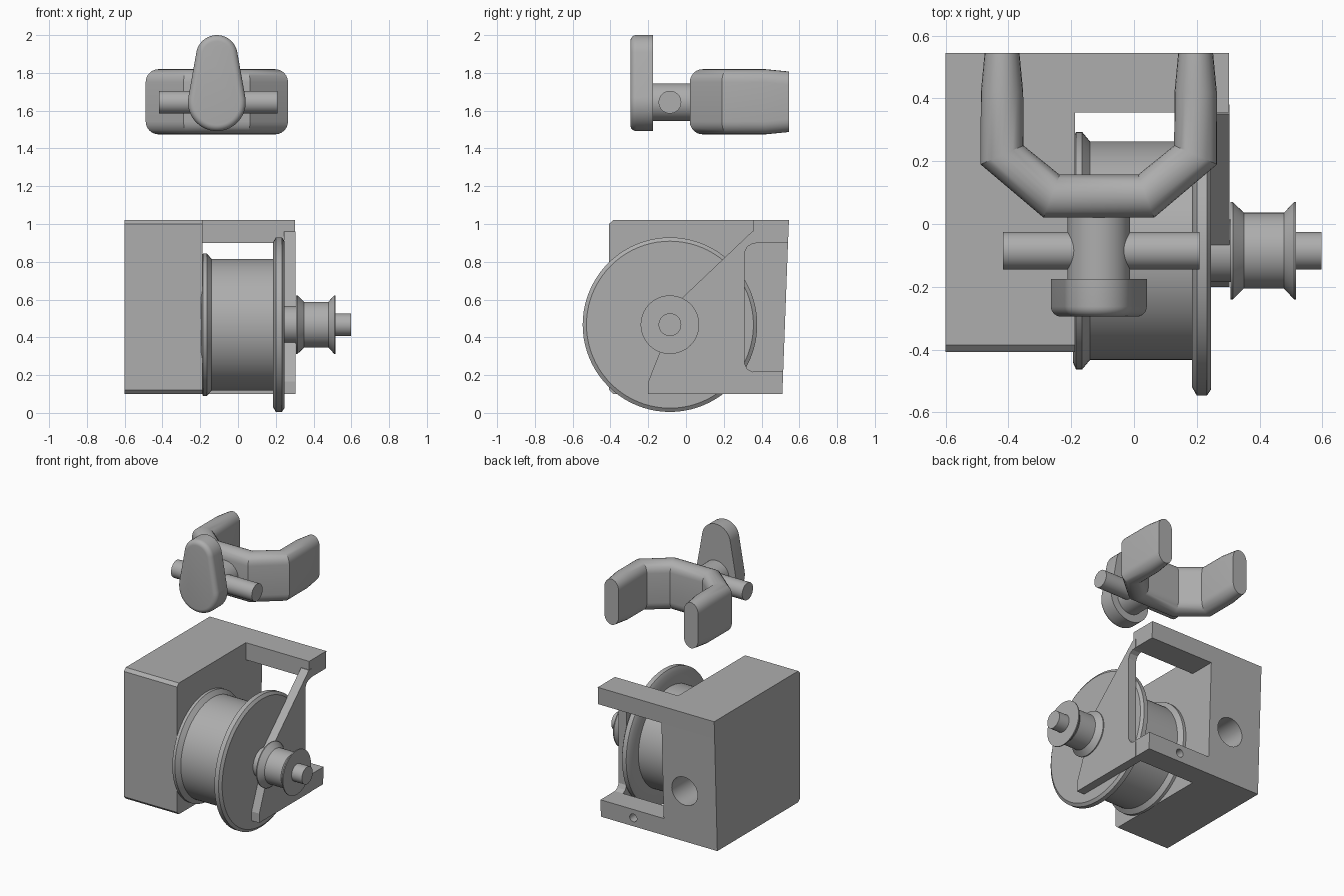
import bpy, bmesh, math
from mathutils import Vector

if "Cube" in bpy.data.objects:
    bpy.data.objects.remove(bpy.data.objects["Cube"])

grey = bpy.data.materials.new("plain_grey")
grey.diffuse_color = (0.42, 0.42, 0.42, 1)
grey.use_nodes = True
grey.node_tree.nodes["Principled BSDF"].inputs["Base Color"].default_value = grey.diffuse_color


def finish(name, bm, smooth=True):
    bmesh.ops.recalc_face_normals(bm, faces=bm.faces)
    me = bpy.data.meshes.new(name)
    bm.to_mesh(me)
    bm.free()
    me.materials.append(grey)
    ob = bpy.data.objects.new(name, me)
    bpy.context.collection.objects.link(ob)
    if smooth:
        bpy.ops.object.select_all(action='DESELECT')
        ob.select_set(True)
        bpy.context.view_layer.objects.active = ob
        bpy.ops.object.shade_smooth_by_angle(angle=math.radians(30))
    return ob


def loft(name, rings, smooth=True):
    """Skin a list of closed rings and cap both ends."""
    bm = bmesh.new()
    vr = [[bm.verts.new(p) for p in r] for r in rings]
    n = len(rings[0])
    for a, b in zip(vr, vr[1:]):
        for i in range(n):
            j = (i + 1) % n
            bm.faces.new((a[i], a[j], b[j], b[i]))
    bm.faces.new(vr[0])
    bm.faces.new(vr[-1])
    return finish(name, bm, smooth)


def slab_x(name, x0, x1, yz):
    """Extrude a y-z outline along x."""
    return loft(name, [[(x, y, z) for y, z in yz] for x in (x0, x1)], False)


def lathe(name, profile, centre, axis='X', seg=64):
    """Revolve (position, radius) pairs around an axis line."""
    rings = []
    for p, r in profile:
        ring = []
        for i in range(seg):
            t = 2 * math.pi * i / seg
            c, s = r * math.cos(t), r * math.sin(t)
            if axis == 'X':
                ring.append((p, centre[0] + c, centre[1] + s))
            else:
                ring.append((centre[0] + c, p, centre[1] + s))
        rings.append(ring)
    return loft(name, rings)


def drill(target, x, z, r, y0):
    """Cut a round hole into the back face."""
    cutter = lathe("hole_cutter", [(y0, r), (0.7, r)], (x, z), 'Y', 40)
    cutter.hide_render = True
    mod = target.modifiers.new("hole", 'BOOLEAN')
    mod.object = cutter
    mod.operation = 'DIFFERENCE'
    mod.solver = 'EXACT'
    bpy.context.view_layer.objects.active = target
    bpy.ops.object.modifier_apply(modifier=mod.name)
    bpy.data.objects.remove(cutter)


# Main block, with slightly sloped back and chamfered front edges
block = slab_x("main_block", -0.6, -0.188,
               [(-0.408, 0.122), (-0.386, 0.1), (0.51, 0.1), (0.54, 0.9),
                (0.545, 1.02), (-0.386, 1.02), (-0.408, 1.0)])
drill(block, -0.356, 0.46, 0.1, 0.25)

# Rear frame bars
slab_x("top_bar", -0.2, 0.303,
       [(0.355, 0.9), (0.54, 0.9), (0.545, 1.02), (0.355, 1.02)])
low = slab_x("bottom_bar", -0.2, 0.303,
             [(0.355, 0.1), (0.51, 0.1), (0.5145, 0.22), (0.355, 0.22)])
drill(low, 0.05, 0.16, 0.028, 0.42)

# Side bracket carrying the axle
slab_x("side_bracket", 0.243, 0.305,
       [(0.35, 0.96), (0.38, 0.96), (0.38, 0.9), (0.35, 0.895), (0.325, 0.88),
        (0.31, 0.85), (0.31, 0.26), (0.325, 0.232), (0.35, 0.218), (0.38, 0.21),
        (0.38, 0.1), (-0.2, 0.1), (-0.2, 0.165), (-0.1, 0.42), (-0.15, 0.486)])

# Spool, boss, pulley and axle share one axis
AX = (-0.085, 0.467)
lathe("spool", [(-0.195, 0.355), (-0.185, 0.378), (-0.165, 0.378), (-0.14, 0.348),
                (0.185, 0.348), (0.185, 0.435), (0.2, 0.462), (0.232, 0.462),
                (0.246, 0.442)], AX, seg=80)
lathe("bracket_boss", [(0.24, 0.1), (0.315, 0.1)], AX)
lathe("pulley", [(0.308, 0.155), (0.315, 0.155), (0.35, 0.121), (0.478, 0.121),
                 (0.51, 0.155), (0.517, 0.155)], AX)
lathe("axle", [(0.3, 0.06), (0.597, 0.06)], AX, seg=48)

# Upper fork: stadium section swept through two mitred bends
FX, FZ = -0.112, 1.647
half = [((0.364, 0.545), (0.253, 0.545), 0.16), ((0.376, 0.42), (0.241, 0.42), 0.1725),
        ((0.377, 0.19), (0.24, 0.25), 0.1725), ((0.176, 0.02), (0.125, 0.157), 0.1725)]
stations = [(1, *s) for s in half] + [(-1, *s) for s in reversed(half)]
rings = []
for side, outer, inner, h in stations:
    o, i = Vector(outer), Vector(inner)
    c, w = (o + i) / 2, (o - i) / 2
    ring = []
    for up in (1, -1):
        for k in range(13):
            t = math.pi * k / 12 + (0 if up == 1 else math.pi)
            p = c + w * math.cos(t)
            ring.append((FX + side * p.x, p.y,
                         FZ + up * (h - 0.069) + 0.069 * math.sin(t)))
    rings.append(ring)
loft("fork", rings)

# Stem and cross pin
lathe("stem", [(-0.2, 0.1), (0.06, 0.1)], (FX, 1.645), 'Y', 56)
lathe("cross_pin", [(-0.418, 0.06), (0.208, 0.06)], (-0.085, 1.645), seg=48)

# Egg-shaped knob: outline around two circles, rounded front edge
R0, Z0, R1, Z1 = 0.153, 1.645, 0.11, 1.89
tilt = math.asin((R0 - R1) / (Z1 - Z0))


def egg(y, inset):
    pts = []
    for k in range(25):
        t = tilt + (math.pi - 2 * tilt) * k / 24
        pts.append((FX + (R1 - inset) * math.cos(t), y, Z1 + (R1 - inset) * math.sin(t)))
    for k in range(33):
        t = math.pi - tilt + (math.pi + 2 * tilt) * k / 32
        pts.append((FX + (R0 - inset) * math.cos(t), y, Z0 + (R0 - inset) * math.sin(t)))
    return pts


B = 0.032
edge = [(-0.295 + B * (1 - math.sin(a)), B * (1 - math.cos(a)))
        for a in [math.pi / 2 * k / 6 for k in range(7)]]
loft("knob", [egg(-0.175, 0)] + [egg(y, d) for y, d in edge])
